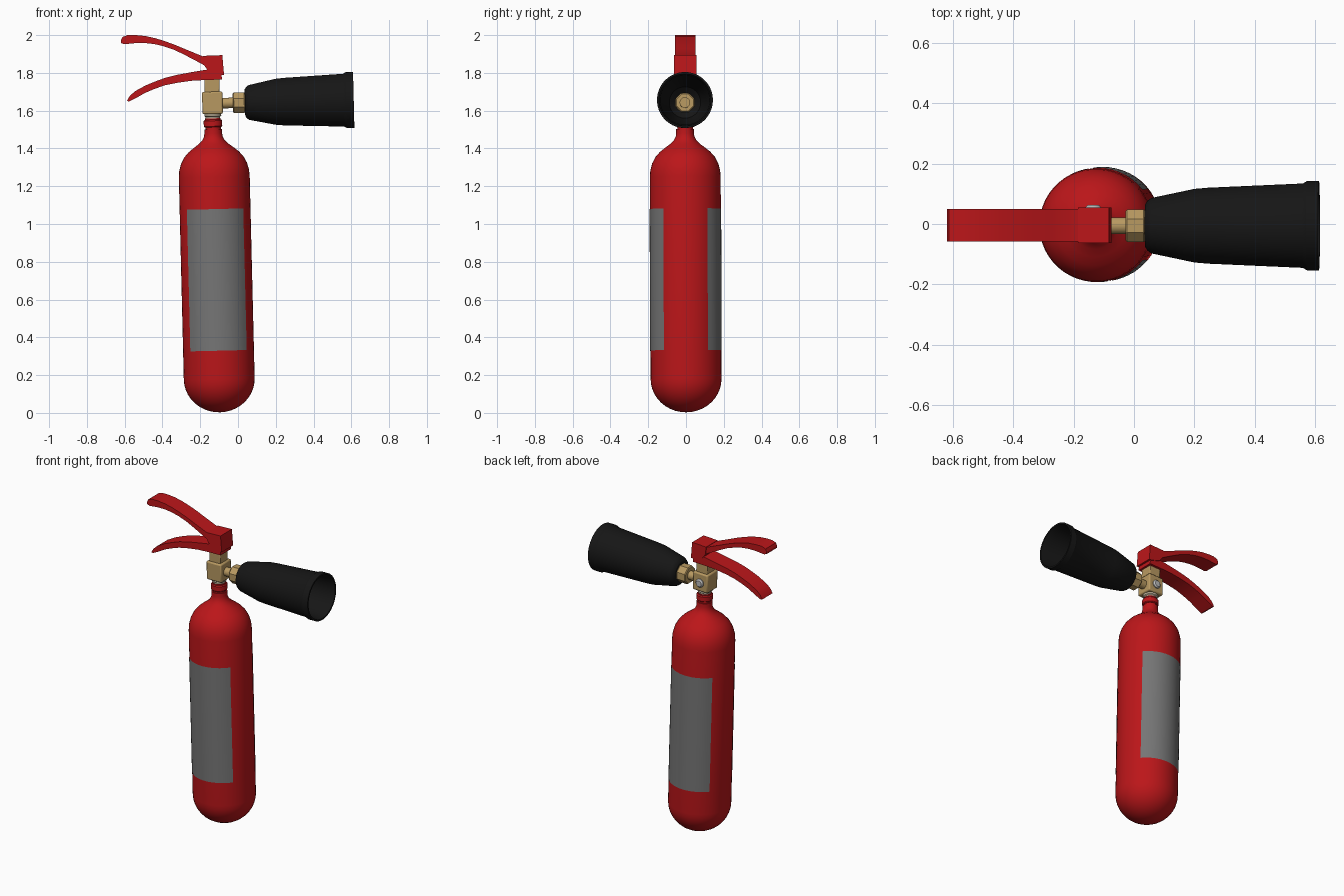
import bpy, bmesh, math
from mathutils import Matrix

if "Cube" in bpy.data.objects:
    bpy.data.objects.remove(bpy.data.objects["Cube"])

# The whole extinguisher leans slightly; parts are built upright, then tilted
TILT = (Matrix.Translation((-0.095, 0.001, 0)) @ Matrix.Rotation(-0.0245, 4, 'Y')
        @ Matrix.Rotation(0.004, 4, 'X'))
AXIS_Z = 1.639  # height of the horn axis
ALONG_X = Matrix.Translation((0, 0, AXIS_Z)) @ Matrix.Rotation(math.pi / 2, 4, 'Y')
ALONG_Y = Matrix.Translation((0, 0, AXIS_Z)) @ Matrix.Rotation(-math.pi / 2, 4, 'X')


def material(name, rgb):
    m = bpy.data.materials.new(name)
    m.diffuse_color = (*rgb, 1)
    m.use_nodes = True
    m.node_tree.nodes["Principled BSDF"].inputs["Base Color"].default_value = m.diffuse_color
    return m


RED = material("red_paint", (0.50, 0.008, 0.010))
BRASS = material("brass", (0.48, 0.32, 0.12))
BLACK = material("black_plastic", (0.008, 0.008, 0.008))
GREY = material("label_grey", (0.18, 0.18, 0.18))
STEEL = material("steel", (0.50, 0.50, 0.50))
SEAL = material("pale_seal", (0.60, 0.52, 0.38))


def finish(name, bm, mat, matrix, angle=35, bevel=0):
    bmesh.ops.recalc_face_normals(bm, faces=bm.faces)
    me = bpy.data.meshes.new(name)
    bm.to_mesh(me)
    bm.free()
    me.transform(matrix)
    me.materials.append(mat)
    ob = bpy.data.objects.new(name, me)
    bpy.context.collection.objects.link(ob)
    bpy.ops.object.select_all(action='DESELECT')
    ob.select_set(True)
    bpy.context.view_layer.objects.active = ob
    bpy.ops.object.shade_smooth_by_angle(angle=math.radians(angle))
    if bevel:
        b = ob.modifiers.new("bevel", 'BEVEL')
        b.width, b.segments = bevel, 2
    return ob


def lathe(name, profile, mat, frame=Matrix(), sides=48, angle=35):
    """Revolve (radius, height) points about the frame's z axis."""
    bm = bmesh.new()
    vs = [bm.verts.new((r, 0, h)) for r, h in profile]
    es = [bm.edges.new(p) for p in zip(vs, vs[1:])]
    bmesh.ops.spin(bm, geom=vs + es, cent=(0, 0, 0), axis=(0, 0, 1),
                   angle=2 * math.pi, steps=sides, use_duplicate=False)
    bmesh.ops.remove_doubles(bm, verts=bm.verts, dist=1e-5)
    # half-step turn puts a flat on top for the low-sided nut
    turn = Matrix.Rotation(math.pi / sides, 4, 'Z')
    return finish(name, bm, mat, TILT @ frame @ turn, angle)


def box(name, size, centre, mat, bevel):
    bm = bmesh.new()
    bmesh.ops.create_cube(bm, size=1)
    return finish(name, bm, mat, TILT @ Matrix.Translation(centre) @ Matrix.Diagonal((*size, 1)), 35, bevel)


def plate(name, outline, half, mat):
    """Extrude an x/z side outline across y."""
    bm = bmesh.new()
    f = bm.faces.new([bm.verts.new((x, -half, z)) for x, z in outline])
    ext = bmesh.ops.extrude_face_region(bm, geom=[f])
    bmesh.ops.translate(bm, vec=(0, 2 * half, 0),
                        verts=[v for v in ext['geom'] if isinstance(v, bmesh.types.BMVert)])
    return finish(name, bm, mat, Matrix.Translation((0, -0.004, 0)), 30)


# Bottle with domed base and shoulder
R = 0.188
dome = [(R * math.sin(i * math.pi / 20), 0.003 + 0.177 * (1 - math.cos(i * math.pi / 20)))
        for i in range(11)]
lathe("bottle", dome + [(R, 1.25), (0.185, 1.285), (0.175, 1.322), (0.157, 1.356), (0.133, 1.383),
                        (0.104, 1.406), (0.078, 1.425), (0.060, 1.443), (0.050, 1.462),
                        (0.047, 1.48), (0.047, 1.503), (0, 1.503)], RED)
lathe("neck_core", [(0, 1.49), (0.041, 1.49), (0.041, 1.56), (0, 1.56)], RED)
lathe("neck_ring", [(0, 1.513), (0.044, 1.513), (0.049, 1.518), (0.049, 1.547),
                    (0.044, 1.553), (0, 1.553)], RED)
lathe("neck_seal", [(0, 1.55), (0.038, 1.55), (0.038, 1.567), (0.045, 1.572), (0.045, 1.59), (0, 1.59)], SEAL)

# Front and back labels wrapped on the bottle
for name, mid in (("front_label", -90), ("back_label", 90)):
    bm = bmesh.new()
    cols = []
    for i in range(17):
        a = math.radians(mid - 52 + 104 * i / 16)
        cols.append([bm.verts.new((0.1895 * math.cos(a), 0.1895 * math.sin(a), z)) for z in (0.33, 1.08)])
    for a, b in zip(cols, cols[1:]):
        bm.faces.new((a[0], b[0], b[1], a[1]))
    finish(name, bm, GREY, TILT)

# Brass valve, side bolt and outlet
box("valve_body", (0.108, 0.108, 0.118), (0, 0, 1.642), BRASS, 0.008)
box("valve_top", (0.08, 0.08, 0.09), (0, 0, 1.735), BRASS, 0.005)
lathe("side_bolt", [(0, 0.04), (0.027, 0.04), (0.027, 0.06), (0.019, 0.068), (0, 0.068)], STEEL, ALONG_Y, 24)
lathe("outlet_pipe", [(0, 0.03), (0.028, 0.03), (0.028, 0.19), (0, 0.19)], BRASS, ALONG_X, 24)
lathe("outlet_nut", [(0, 0.108), (0.053, 0.108), (0.058, 0.113), (0.058, 0.168), (0.048, 0.18), (0, 0.18)],
      BRASS, ALONG_X, 8, 15)

# Hollow discharge horn
lathe("horn", [(0.050, 0.172), (0.070, 0.172), (0.083, 0.180), (0.092, 0.193), (0.122, 0.335),
               (0.126, 0.38), (0.140, 0.695), (0.148, 0.708), (0.148, 0.748), (0.138, 0.748),
               (0.130, 0.70), (0.113, 0.335), (0.083, 0.20), (0.050, 0.172)], BLACK, ALONG_X, 48, 30)

# Levers and the hinge block joining them
plate("upper_lever", [(-0.62, 1.972), (-0.612, 1.99), (-0.585, 2.0), (-0.54, 2.0), (-0.49, 1.995),
                      (-0.44, 1.984), (-0.39, 1.969), (-0.335, 1.949), (-0.28, 1.926), (-0.185, 1.887),
                      (-0.12, 1.887), (-0.12, 1.83), (-0.175, 1.838), (-0.23, 1.868), (-0.28, 1.894),
                      (-0.335, 1.921), (-0.39, 1.94), (-0.44, 1.952), (-0.49, 1.958), (-0.54, 1.958),
                      (-0.60, 1.952), (-0.618, 1.957)], 0.054, RED)
plate("lower_lever", [(-0.588, 1.652), (-0.573, 1.678), (-0.545, 1.703), (-0.49, 1.733), (-0.44, 1.754),
                      (-0.385, 1.774), (-0.32, 1.790), (-0.25, 1.803), (-0.18, 1.815), (-0.09, 1.825),
                      (-0.085, 1.765), (-0.18, 1.762), (-0.25, 1.758), (-0.32, 1.748), (-0.385, 1.735),
                      (-0.44, 1.716), (-0.49, 1.695), (-0.54, 1.667), (-0.578, 1.648)], 0.054, RED)
plate("hinge_block", [(-0.185, 1.890), (-0.083, 1.894), (-0.074, 1.79), (-0.095, 1.79),
                      (-0.155, 1.808), (-0.178, 1.838)], 0.059, RED)
